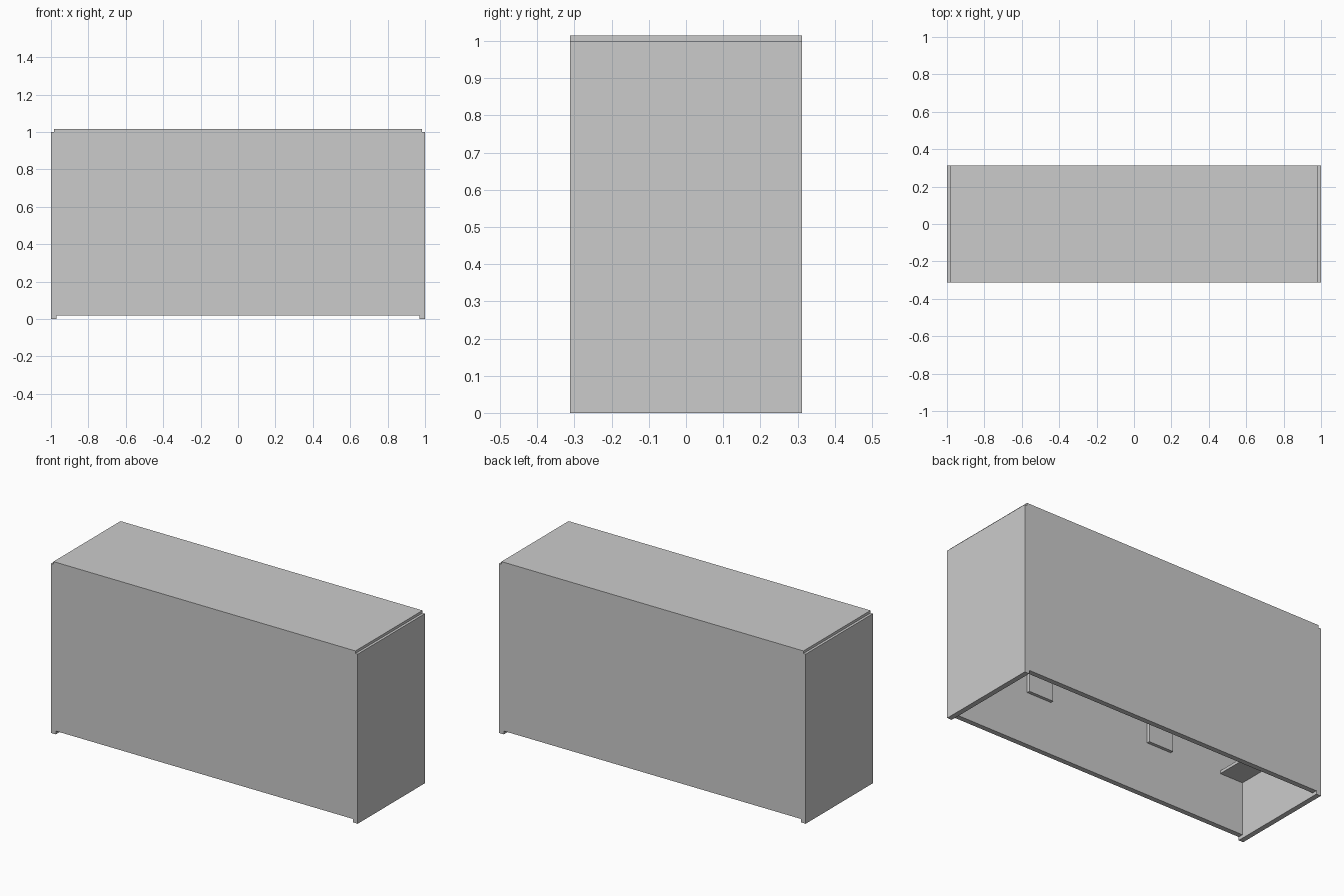
import bpy, bmesh

if "Cube" in bpy.data.objects:
    bpy.data.objects.remove(bpy.data.objects["Cube"])

W, D = 1.0, 0.3125      # half width, half depth
T = 0.03                # wall thickness


def prism(name, profile, y0, y1):
    """Extrude an XZ profile along y."""
    bm = bmesh.new()
    face = bm.faces.new([bm.verts.new((x, y0, z)) for x, z in profile])
    ext = bmesh.ops.extrude_face_region(bm, geom=[face])
    verts = [v for v in ext["geom"] if isinstance(v, bmesh.types.BMVert)]
    bmesh.ops.translate(bm, verts=verts, vec=(0, y1 - y0, 0))
    bmesh.ops.recalc_face_normals(bm, faces=bm.faces)
    mesh = bpy.data.meshes.new(name)
    bm.to_mesh(mesh)
    bm.free()
    ob = bpy.data.objects.new(name, mesh)
    bpy.context.collection.objects.link(ob)
    return ob


def box(name, x0, x1, y0, y1, z0, z1):
    return prism(name, [(x0, z0), (x1, z0), (x1, z1), (x0, z1)], y0, y1)


# Outer shell: stepped tongue on top, matching groove below
half = [(0.97, 0.02), (0.97, 0), (W, 0), (W, 1.0), (0.985, 1.0), (0.985, 1.015)]
shell = prism("case_shell", half + [(-x, z) for x, z in reversed(half)], -D, D)

# Hollow interior, open at the bottom
cavity = box("cavity_cutter", -W + T, W - T, -D + T, D - T, -0.2, 0.985)
cavity.hide_render = True
cavity.hide_set(True)
cut = shell.modifiers.new("hollow", 'BOOLEAN')
cut.operation = 'DIFFERENCE'
cut.solver = 'EXACT'
cut.object = cavity

# Interior ledges on the end walls and thin plates on the front wall
for side, s in (("right", 1), ("left", -1)):
    xs = sorted((s * 0.82, s * 0.97))
    box(f"ledge_{side}", *xs, -D + T, D - T, 0.33, 0.347)
    xs = sorted((s * 0.325, s * 0.485))
    box(f"inner_plate_{side}", *xs, -D + T, -D + T + 0.018, 0.33, 0.49)
